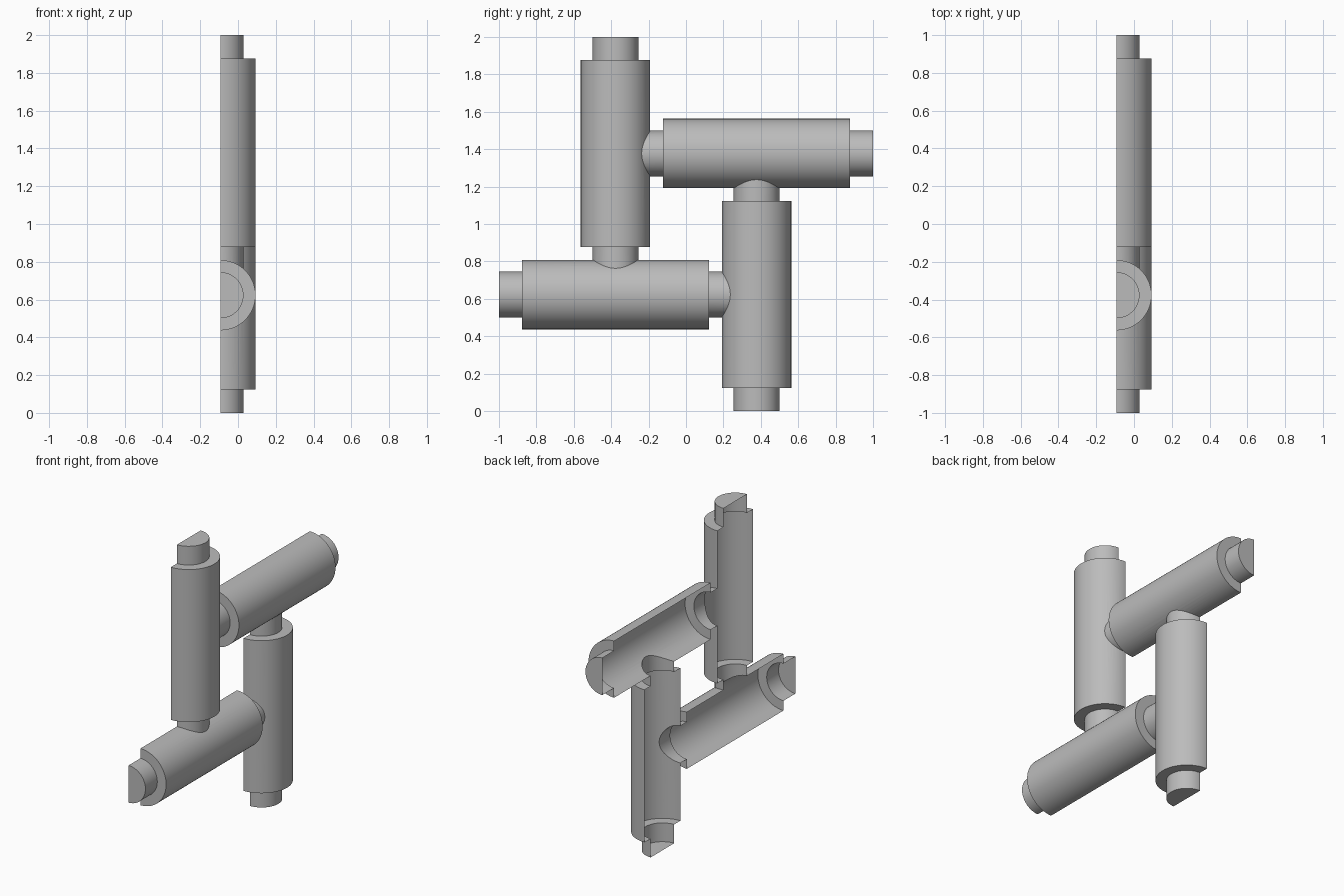
import bpy, bmesh, math
from mathutils import Matrix, Vector

if "Cube" in bpy.data.objects:
    bpy.data.objects.remove(bpy.data.objects["Cube"])

BODY_R, NECK_R = 0.186, 0.122   # wide sleeve and narrow neck radii
OFFSET = 0.377                  # tube axes sit this far from the centre
CUT_X = -0.093                  # plane of the open side
SEGMENTS = 64

grey = bpy.data.materials.new("plain grey")
grey.diffuse_color = (0.5, 0.5, 0.5, 1)
grey.use_nodes = True
grey.node_tree.nodes["Principled BSDF"].inputs["Base Color"].default_value = grey.diffuse_color


def stepped_tube(name, quarter):
    """Closed stepped tube along z, turned by quarter turns about x."""
    profile = [(NECK_R, 1.0), (NECK_R, 0.877), (BODY_R, 0.877),
               (BODY_R, -0.123), (NECK_R, -0.123), (NECK_R, -OFFSET)]
    bm = bmesh.new()
    rings = []
    for r, h in profile:
        rings.append([bm.verts.new((r * math.cos(a), -OFFSET + r * math.sin(a), h))
                      for a in (2 * math.pi * (i + 0.5) / SEGMENTS for i in range(SEGMENTS))])
    for upper, lower in zip(rings, rings[1:]):
        for i in range(SEGMENTS):
            j = (i + 1) % SEGMENTS
            bm.faces.new((upper[i], lower[i], lower[j], upper[j]))
    bm.faces.new(rings[0])
    bm.faces.new(rings[-1][::-1])
    bm.transform(Matrix.Translation((CUT_X, 0, 1)) @ Matrix.Rotation(quarter * math.pi / 2, 4, 'X'))
    bmesh.ops.recalc_face_normals(bm, faces=bm.faces)
    mesh = bpy.data.meshes.new(name)
    bm.to_mesh(mesh)
    bm.free()
    mesh.materials.append(grey)
    obj = bpy.data.objects.new(name, mesh)
    bpy.context.collection.objects.link(obj)
    return obj


# four tubes in a pinwheel, fused so every neck opens into the next sleeve
lattice = stepped_tube("tube_lattice", 0)
bpy.context.view_layer.objects.active = lattice
lattice.select_set(True)
for q in (1, 2, 3):
    tube = stepped_tube("tube", q)
    union = lattice.modifiers.new("fuse", 'BOOLEAN')
    union.operation, union.solver, union.object = 'UNION', 'EXACT', tube
    bpy.ops.object.modifier_apply(modifier=union.name)
    bpy.data.objects.remove(tube)

# slice lengthwise, leaving thin half shells open at the back
bm = bmesh.new()
bm.from_mesh(lattice.data)
bmesh.ops.bisect_plane(bm, geom=bm.verts[:] + bm.edges[:] + bm.faces[:], dist=1e-5,
                       plane_co=Vector((CUT_X, 0, 0)), plane_no=Vector((1, 0, 0)),
                       clear_inner=True)
bm.to_mesh(lattice.data)
bm.free()
bpy.ops.object.shade_smooth_by_angle(angle=math.radians(35))
